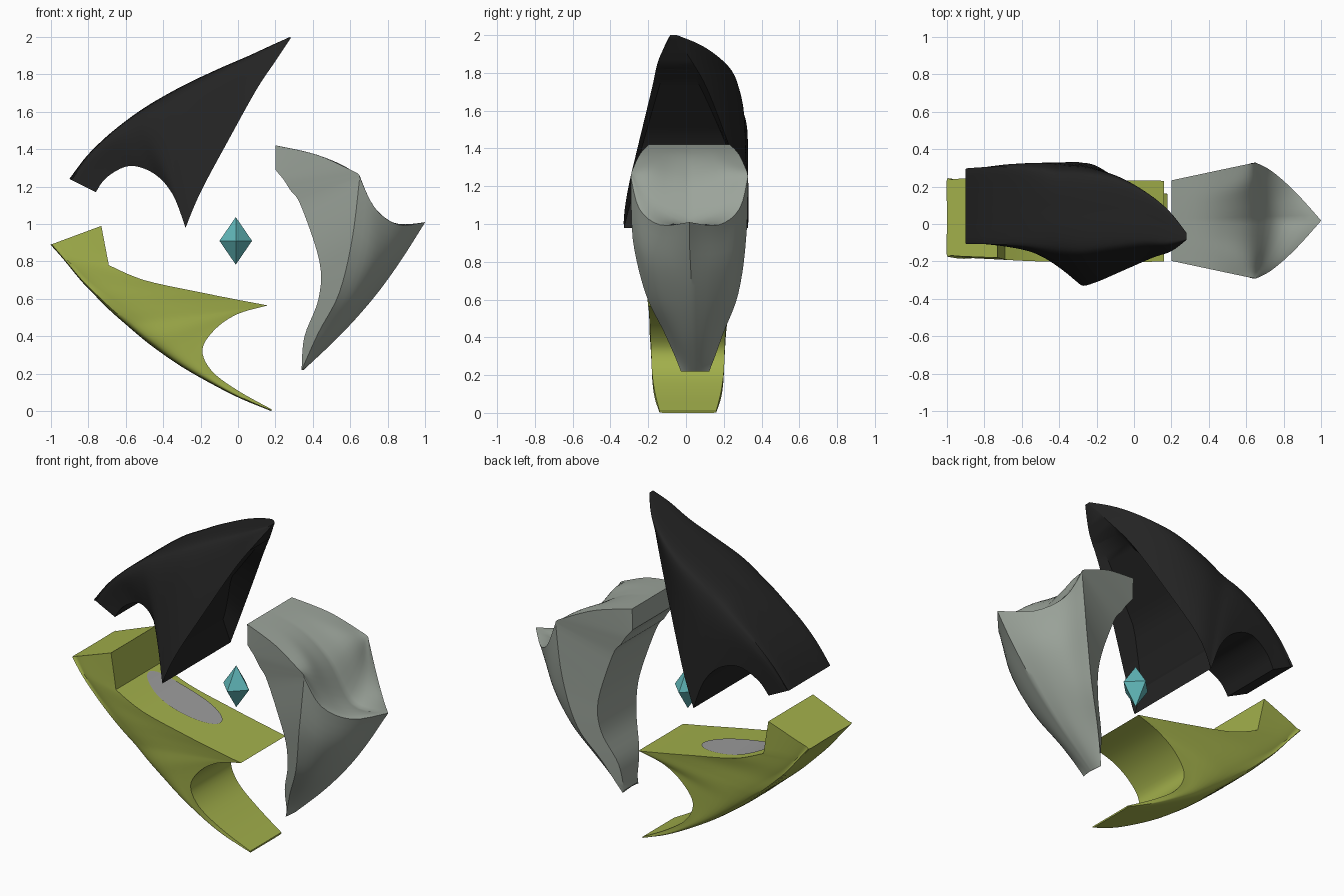
import bpy, bmesh, math
from mathutils import Vector


def material(name, rgb):
    m = bpy.data.materials.new(name)
    m.diffuse_color = (*rgb, 1)
    return m


BLACK = material("black", (0.017, 0.017, 0.017))
GREEN = material("olive green", (0.36, 0.43, 0.07))
GREY = material("sage grey", (0.33, 0.37, 0.325))
CYAN = material("turquoise", (0.12, 0.48, 0.49))
PATCH = material("neutral grey", (0.33, 0.33, 0.33))


def clamp01(t):
    return max(0.0, min(1.0, t))


def finish(bm, name, mat, smooth=True):
    me = bpy.data.meshes.new(name)
    bmesh.ops.recalc_face_normals(bm, faces=bm.faces)
    bm.to_mesh(me)
    bm.free()
    me.materials.append(mat)
    ob = bpy.data.objects.new(name, me)
    bpy.context.collection.objects.link(ob)
    if smooth:
        bpy.ops.object.select_all(action='DESELECT')
        ob.select_set(True)
        bpy.context.view_layer.objects.active = ob
        bpy.ops.object.shade_smooth_by_angle(angle=math.radians(35))
    return ob


def refine(rows, breaks=(), n=5, sharp=None):
    """Spline through the rows; the sharp columns get corners at the breaks."""
    out = []
    last = len(rows) - 1
    cuts = [0] + list(breaks) + [last]
    for lo, hi in zip(cuts, cuts[1:]):
        for i in range(lo, hi):
            for k in range(n):
                t = k / n
                row = []
                for c in range(len(rows[0])):
                    l, h = (lo, hi) if sharp is None or c in sharp else (0, last)
                    p, q = rows[max(i - 1, l)][c], rows[i][c]
                    r, s = rows[i + 1][c], rows[min(i + 2, h)][c]
                    row.append(0.5 * (2 * q + (r - p) * t + (2 * p - 5 * q + 4 * r - s) * t * t
                                      + (3 * q - p - 3 * r + s) * t ** 3))
                out.append(row)
    out.append(list(rows[-1]))
    return out


def shell_half(s):
    """Inner x,z, outer x,z, inner centre y, half width, outer centre y, half width."""
    ix, iz, ox, oz, yi, wi, yo, wo = s
    sq = clamp01((-0.45 - ox) / 0.45)  # squarer towards the left end
    prof = [(0, wi), (0.4, wi + (wo - wi) * 0.4), (0.75, wi + (wo - wi) * 0.8),
            (0.92, wo * (0.93 + 0.06 * sq)), (0.98 + 0.02 * sq, wo * (0.76 + 0.22 * sq)),
            (1, wo * 0.4), (1, 0)]
    prof = refine(prof, n=3)
    return [(ix + (ox - ix) * t, yi + (yo - yi) * t, w, iz + (oz - iz) * t) for t, w in prof]


def keel_half(s):
    pts = [(s[i], s[i + 2], s[i + 1]) for i in (0, 3, 6, 9)] + [(s[12], 0, s[13])]
    pts = [pts[0]] + refine(pts[1:], n=4)
    return [(x, 0.018 + 0.03 * clamp01((0.9 - z) / 0.6), w, z) for x, w, z in pts]


def loft(stations, half_ring):
    """Returns the mesh and the quads along the inner wall, one per step."""
    bm = bmesh.new()
    rings = []
    for s in stations:
        half = half_ring(s)
        pts = [(x, yc + w, z) for x, yc, w, z in half]
        pts += [(x, yc - w, z) for x, yc, w, z in half[-2::-1]]
        rings.append([bm.verts.new(p) for p in pts])
    n = len(rings[0])
    inner = []
    for a, b in zip(rings, rings[1:]):
        for j in range(n):
            k = (j + 1) % n
            f = bm.faces.new((a[j], a[k], b[k], b[j]))
            if k == 0:
                inner.append(f)
    bm.faces.new(rings[0])
    bm.faces.new(rings[-1])
    bmesh.ops.recalc_face_normals(bm, faces=bm.faces)
    return bm, inner


# Black upper shell: arch underneath, then the right-hand opening up to the tip
black = [
    (-0.76, 1.17, -0.90, 1.24, 0.095, 0.195, 0.095, 0.197),
    (-0.70, 1.25, -0.81, 1.36, 0.100, 0.203, 0.098, 0.208),
    (-0.58, 1.31, -0.71, 1.46, 0.100, 0.220, 0.098, 0.220),
    (-0.45, 1.27, -0.60, 1.55, 0.075, 0.252, 0.095, 0.230),
    (-0.35, 1.16, -0.50, 1.62, 0.030, 0.300, 0.085, 0.240),
    (-0.28, 0.98, -0.40, 1.68, 0.000, 0.328, 0.070, 0.245),
    (-0.20, 1.17, -0.27, 1.75, 0.000, 0.310, 0.065, 0.240),
    (-0.05, 1.45, -0.10, 1.83, -0.015, 0.230, 0.065, 0.205),
    (0.10, 1.72, 0.05, 1.895, -0.035, 0.145, 0.040, 0.150),
    (0.20, 1.87, 0.18, 1.955, -0.060, 0.085, -0.010, 0.095),
    (0.28, 1.99, 0.28, 2.00, -0.070, 0.015, -0.065, 0.020)]
bm, inner = loft(refine(black, [5], sharp=(0, 1)), shell_half)
hollow = inner[25:44]
bmesh.ops.inset_region(bm, faces=hollow, thickness=0.042, use_boundary=True, use_even_offset=True)
for v in {v for f in hollow for v in f.verts}:
    d = 0.12 * clamp01((1.88 - v.co.z) / 0.5)
    up = clamp01((v.co.z - 1.05) / 0.3)
    v.co += Vector((-0.3 - 0.45 * up, 0, 0.95 - 0.3 * up)) * d
finish(bm, "upper_black_shell", BLACK)

# Green lower shell with a forked right end (outer centre y added below)
green = [
    (-0.73, 0.99, -1.00, 0.89, 0.035, 0.215, 0.205),
    (-0.69, 0.78, -0.93, 0.81, 0.025, 0.215, 0.205),
    (-0.50, 0.70, -0.84, 0.70, 0.020, 0.220, 0.20),
    (-0.20, 0.635, -0.76, 0.615, 0.015, 0.220, 0.20),
    (0.00, 0.595, -0.68, 0.535, 0.015, 0.218, 0.20),
    (0.16, 0.565, -0.60, 0.465, 0.015, 0.215, 0.20),
    (0.00, 0.52, -0.50, 0.38, 0.010, 0.205, 0.20),
    (-0.12, 0.44, -0.40, 0.305, 0.010, 0.200, 0.195),
    (-0.19, 0.33, -0.28, 0.225, 0.010, 0.195, 0.19),
    (-0.14, 0.215, -0.12, 0.135, 0.010, 0.190, 0.185),
    (0.00, 0.11, 0.02, 0.065, 0.010, 0.175, 0.175),
    (0.18, 0.01, 0.18, 0.00, 0.010, 0.150, 0.15)]
green_rows = refine([g[:6] + g[4:5] + g[6:] for g in green], [1, 5], sharp=(0, 1))
bm, inner = loft(green_rows, shell_half)
finish(bm, "lower_green_shell", GREEN)

# Thin grey oval patch lying on the green deck
deck = [(r[0], r[1]) for r in green_rows[5:26]]


def deck_z(x):
    for (x0, z0), (x1, z1) in zip(deck, deck[1:]):
        if x0 <= x <= x1:
            return z0 + (z1 - z0) * (x - x0) / (x1 - x0)
    return deck[0][1]


bm = bmesh.new()
prev = None
for i in range(25):
    a = math.pi * (0.02 + 0.96 * i / 24)
    x = -0.415 - 0.262 * math.cos(a)
    yc = 0.08 + 0.03 * math.cos(a)
    w = 0.115 * math.sin(a)
    row = [bm.verts.new((x, yc + s * w, deck_z(x) + 0.005)) for s in (-1, 1)]
    if prev:
        bm.faces.new((prev[0], row[0], row[1], prev[1]))
    prev = row
finish(bm, "deck_patch", PATCH, smooth=False)

# Grey right shell: inner wall, side crease, two outer points, ridge
grey = [
    (0.34, 0.23, 0.06, 0.34, 0.22, 0.075, 0.345, 0.22, 0.05, 0.348, 0.22, 0.025, 0.35, 0.22),
    (0.355, 0.40, 0.10, 0.43, 0.42, 0.155, 0.48, 0.41, 0.12, 0.52, 0.40, 0.065, 0.55, 0.41),
    (0.43, 0.60, 0.17, 0.54, 0.63, 0.245, 0.62, 0.61, 0.19, 0.68, 0.60, 0.10, 0.72, 0.60),
    (0.435, 0.80, 0.20, 0.61, 0.92, 0.300, 0.71, 0.83, 0.24, 0.80, 0.80, 0.13, 0.86, 0.79),
    (0.335, 1.10, 0.21, 0.65, 1.25, 0.310, 0.735, 1.08, 0.265, 0.86, 0.995, 0.155, 1.00, 1.01),
    (0.28, 1.18, 0.21, 0.645, 1.265, 0.308, 0.685, 1.15, 0.24, 0.73, 1.06, 0.13, 0.77, 1.00),
    (0.245, 1.235, 0.21, 0.60, 1.29, 0.300, 0.61, 1.28, 0.21, 0.605, 1.25, 0.105, 0.60, 1.23),
    (0.22, 1.265, 0.21, 0.42, 1.37, 0.262, 0.42, 1.37, 0.16, 0.42, 1.365, 0.08, 0.42, 1.36),
    (0.20, 1.29, 0.21, 0.20, 1.42, 0.215, 0.20, 1.42, 0.14, 0.20, 1.42, 0.07, 0.20, 1.42)]
bm, inner = loft(refine(grey, [4], sharp=range(3, 14)), keel_half)
finish(bm, "right_grey_shell", GREY)

# Central crystal
bm = bmesh.new()
bmesh.ops.create_uvsphere(bm, u_segments=4, v_segments=2, radius=1)
for v in bm.verts:
    v.co = Vector((v.co.x * 0.087 - 0.012, v.co.y * 0.087, v.co.z * 0.127 + 0.91))
finish(bm, "crystal", CYAN, smooth=False)
